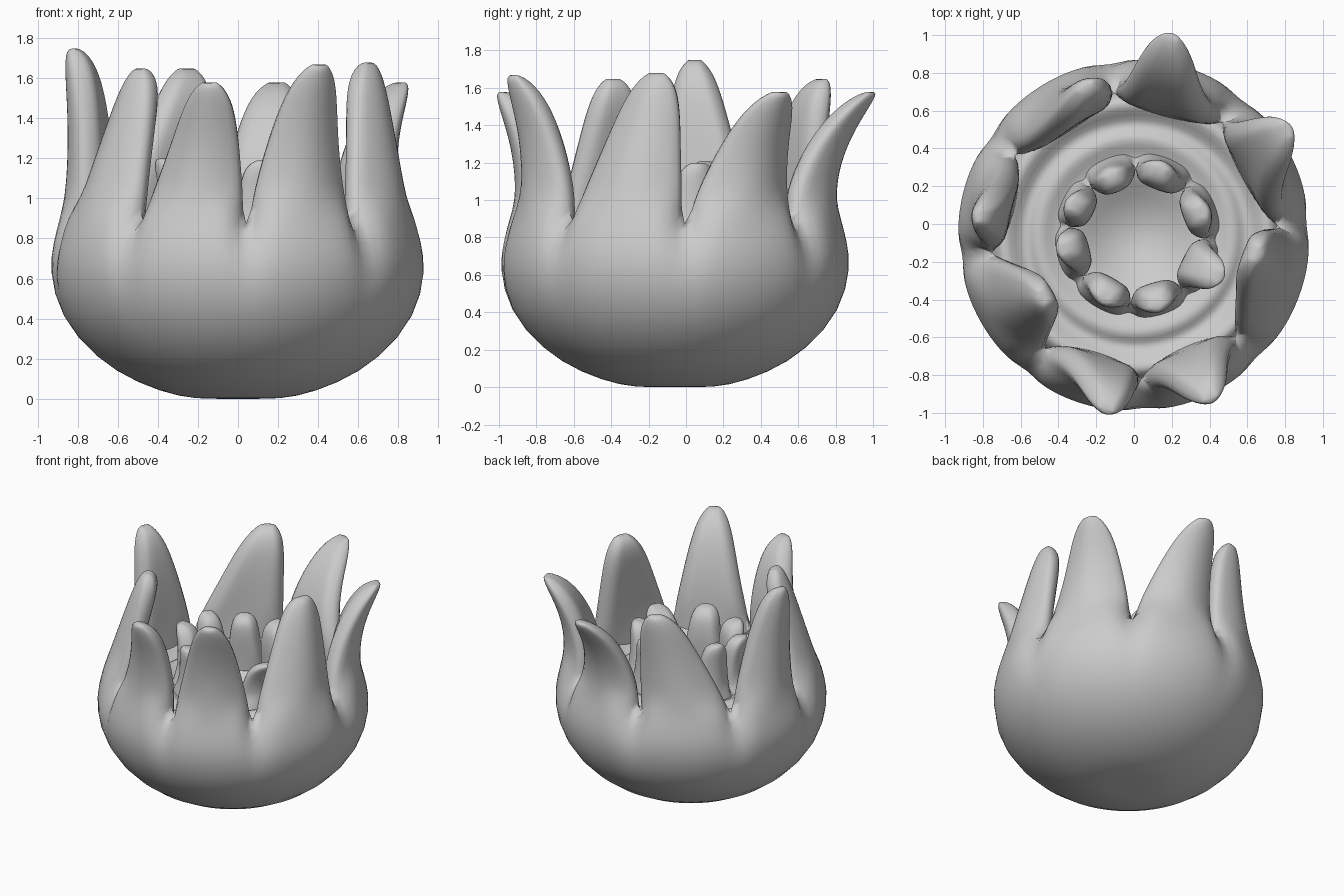
import bpy, bmesh
from math import sin, cos, radians, sqrt
from mathutils import Vector

cube = bpy.data.objects.get("Cube")
if cube:
    bpy.data.objects.remove(cube)

clay = bpy.data.materials.new("grey clay")
clay.use_nodes = True
GREY = (0.6, 0.6, 0.6, 1)
clay.diffuse_color = GREY
clay.node_tree.nodes["Principled BSDF"].inputs["Base Color"].default_value = GREY

COLS, ROWS = 8, 9
BOWL = [(.14, 0), (.28, .005), (.5, .075), (.71, .2), (.89, .41),
        (.945, .64), (.925, .78), (.895, .9)]


def finish(name, bm):
    bmesh.ops.recalc_face_normals(bm, faces=bm.faces)
    mesh = bpy.data.meshes.new(name)
    bm.to_mesh(mesh)
    bm.free()
    obj = bpy.data.objects.new(name, mesh)
    bpy.context.collection.objects.link(obj)
    mesh.materials.append(clay)
    smooth = obj.modifiers.new("smooth", 'SUBSURF')
    smooth.levels = smooth.render_levels = 1
    for face in mesh.polygons:
        face.use_smooth = True


def flower(name, centre, scale, bounds, tips, thick_base, thick_tip, fullness):
    """Bowl whose rim splits into one fat petal per sector; tips are absolute points."""
    bm = bmesh.new()
    centre = Vector(centre)
    total = COLS * len(tips)
    sectors = list(zip(bounds, bounds[1:]))
    across = [2 * j / COLS - 1 for j in range(COLS + 1)]

    # bowl rings, pinched inwards at the seams between petals
    rings = []
    for r, z in BOWL:
        ring = []
        for a, b in sectors:
            for u in across[:-1]:
                t = radians(a + (b - a) * (u + 1) / 2)
                pinch = 1 - .13 * max(0, (z - .6) / .3) * abs(u) ** 7
                ring.append(bm.verts.new(
                    centre + scale * Vector((r * pinch * cos(t), r * pinch * sin(t), z))))
        rings.append(ring)
    pole = bm.verts.new(centre)
    for i in range(total):
        k = (i + 1) % total
        bm.faces.new((pole, rings[0][k], rings[0][i]))
        for low, high in zip(rings, rings[1:]):
            bm.faces.new((low[i], low[k], high[k], high[i]))

    # tapered petals with a front and a back that meet along the edges
    rim_r, rim_z = BOWL[-1]
    for s, ((a, b), tip) in enumerate(zip(sectors, tips)):
        mid = radians((a + b) / 2)
        out = Vector((cos(mid), sin(mid), 0))
        turn = Vector((-out.y, out.x, 0))
        base = centre + scale * (out * rim_r + Vector((0, 0, rim_z)))
        tip = Vector(tip)
        bend = (base + tip) / 2
        flat = (bend - centre).to_2d()
        flat *= min(1, .83 * scale / flat.length)
        bend.x, bend.y = centre.x + flat.x, centre.y + flat.y
        half = scale * rim_r * .92 * sin(radians((b - a) / 2))

        front = [rings[-1][(s * COLS + j) % total] for j in range(COLS + 1)]
        back = list(front)
        for j in range(1, COLS):
            belly = sqrt(1 - across[j] ** 2)
            back[j] = bm.verts.new(front[j].co - out * thick_base * belly
                                   - Vector((0, 0, .12 * scale * belly)))
        for i in range(1, ROWS + 1):
            w = 1 - (1 - i / ROWS) ** 1.4
            mid_line = base * (1 - w) ** 2 + bend * 2 * w * (1 - w) + tip * w * w
            roundness = sqrt(1 - .88 * w ** 10)
            width = half * (1 - (1 - fullness) * w) * roundness
            depth = (thick_base + (thick_tip - thick_base) * sqrt(w)) * roundness
            # the blunt end is centred on the petal thickness
            mid_line -= out * thick_tip * .3 * (1 - roundness)
            new_front = [bm.verts.new(mid_line + turn * width * u - out * width * .5 * u * u)
                         for u in across]
            new_back = list(new_front)
            for j in range(1, COLS):
                belly = sqrt(1 - across[j] ** 2)
                new_back[j] = bm.verts.new(new_front[j].co - out * depth * belly)
            for old, new in ((front, new_front), (back, new_back)):
                for j in range(COLS):
                    bm.faces.new((old[j], old[j + 1], new[j + 1], new[j]))
            front, back = new_front, new_back
        # close the tip
        for j in range(COLS):
            corners = dict.fromkeys((front[j], front[j + 1], back[j + 1], back[j]))
            bm.faces.new(list(corners))
    finish(name, bm)


# outer bowl and its eight petals
flower("outer_petals", (0, -.06, 0), 1,
       [4, 52, 98, 146, 187, 232, 273, 315, 364],
       [(.87, .53, 1.58), (.21, 1.05, 1.58), (-.29, .78, 1.65), (-.88, .06, 1.75),
        (-.54, -.42, 1.65), (-.16, -1.04, 1.58), (.43, -.98, 1.67), (.71, -.18, 1.68)],
       .25, .17, .4)

# small inner cup with eight stubby petals
inner_tips = []
for angle, reach, top in [(20, .42, 1.2), (71, .43, 1.19), (114, .4, 1.19), (155, .44, 1.21),
                          (191, .46, 1.2), (242, .43, 1.17), (286, .44, 1.19), (333, .54, 1.16)]:
    t = radians(angle)
    inner_tips.append((.02 + reach * cos(t), -.06 + reach * sin(t), top))
flower("inner_petals", (.02, -.06, .41), .48,
       [-3, 45, 92, 134, 173, 217, 264, 310, 357], inner_tips, .16, .15, .65)

# ridged floor between the cup and the bowl, dipping to the cup's centre
bm = bmesh.new()
previous = None
for r, z in [(.78, .74), (.73, .88), (.67, .86), (.61, .8), (.57, .8), (.53, .84),
             (.48, .83), (.42, .79), (.34, .8), (.22, .71), (.1, .66), (.02, .65)]:
    ring = [bm.verts.new((r * cos(radians(i * 7.5)) + .01, r * sin(radians(i * 7.5)) - .06, z))
            for i in range(48)]
    if previous:
        for i in range(48):
            k = (i + 1) % 48
            bm.faces.new((previous[i], previous[k], ring[k], ring[i]))
    previous = ring
bm.faces.new(previous)
finish("ridged_floor", bm)
